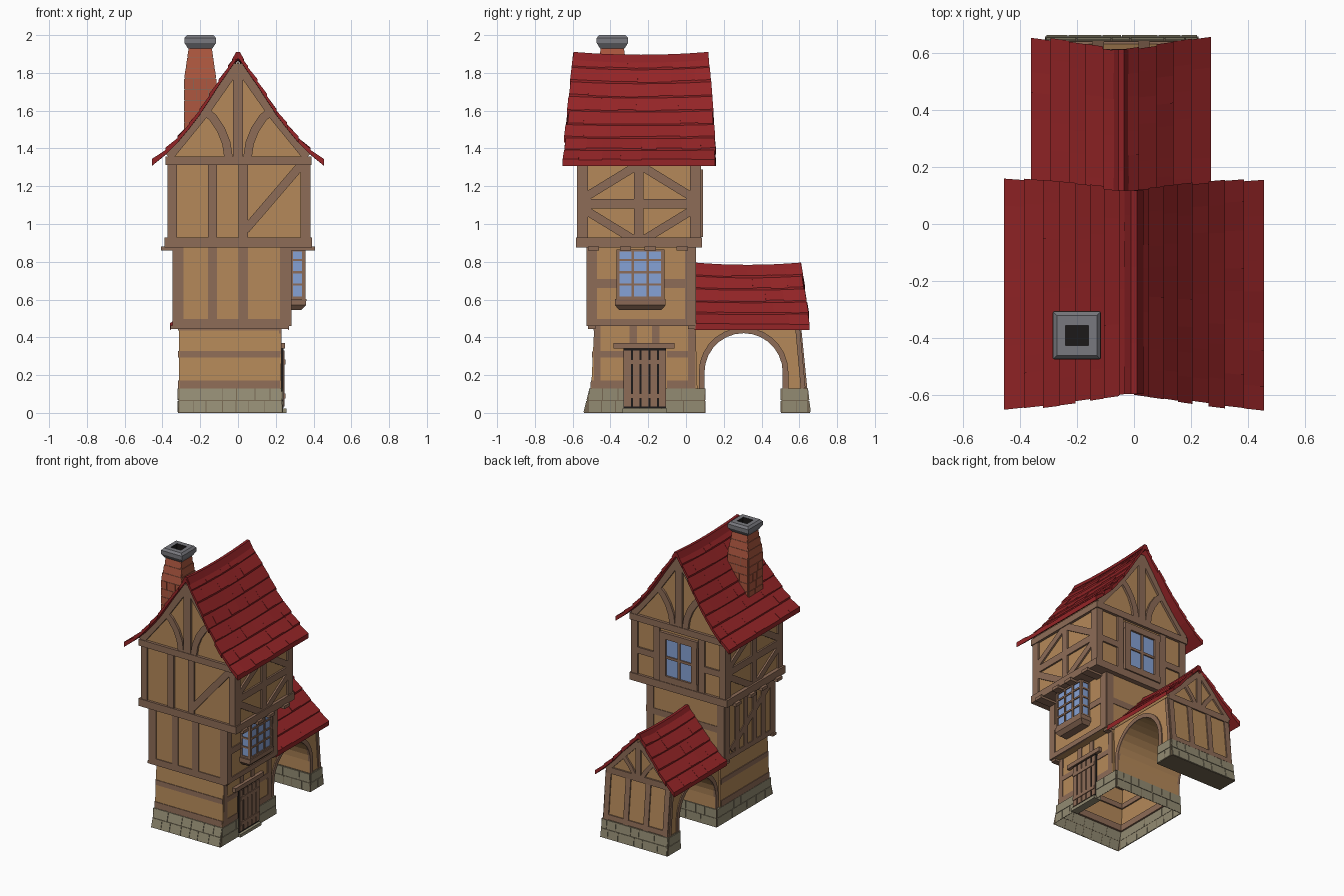
import bpy, bmesh, math, random
from mathutils import Vector

if "Cube" in bpy.data.objects:
    bpy.data.objects.remove(bpy.data.objects["Cube"])

random.seed(4)
COL = dict(plaster=(.46, .25, .10), wood=(.27, .15, .095), roof=(.30, .018, .02), ridge=(.26, .015, .018),
           stone=(.29, .26, .17), mortar=(.17, .13, .08), glass=(.24, .36, .66), brick=(.42, .095, .05),
           grout=(.27, .13, .09), cap=(.19, .19, .21), dark=(.012, .01, .01))
MAT = {}
for k, c in COL.items():
    MAT[k] = bpy.data.materials.new(k)
    MAT[k].diffuse_color = (*c, 1)


def finish(name, bm, *mats):
    bmesh.ops.recalc_face_normals(bm, faces=bm.faces)
    me = bpy.data.meshes.new(name)
    bm.to_mesh(me)
    bm.free()
    for m in mats:
        me.materials.append(MAT[m])
    bpy.context.collection.objects.link(bpy.data.objects.new(name, me))


def loft(name, rects, mats, caps=(True, True)):
    """Stack of rectangles (x0, x1, y0, y1, z); one material per ring."""
    bm = bmesh.new()
    L = [[bm.verts.new(p) for p in ((a, c, z), (b, c, z), (b, d, z), (a, d, z))] for a, b, c, d, z in rects]
    for i in range(len(L) - 1):
        for j in range(4):
            k = (j + 1) % 4
            bm.faces.new((L[i][j], L[i][k], L[i + 1][k], L[i + 1][j])).material_index = min(i, len(mats) - 1)
    if caps[0]:
        bm.faces.new(L[0])
    if caps[1]:
        bm.faces.new(L[-1]).material_index = len(mats) - 1
    finish(name, bm, *mats)


def box(name, x0, x1, y0, y1, z0, z1, mat):
    loft(name, [(x0, x1, y0, y1, z0), (x0, x1, y0, y1, z1)], [mat])


def prism(name, axis, pts, a, b, mat):
    """Extrude an outline (u, z) along x or y."""
    bm = bmesh.new()
    A, B = [[bm.verts.new((n, u, v) if axis == 'x' else (u, n, v)) for u, v in pts] for n in (a, b)]
    bm.faces.new(A)
    bm.faces.new(B)
    for i in range(len(pts)):
        j = (i + 1) % len(pts)
        bm.faces.new((A[i], A[j], B[j], B[i]))
    finish(name, bm, mat)


def strips(name, side, plane, items, mat, d=.012, back=.01):
    """Flat bars (path, width) laid on a wall; side is like '+x', plane may lean with z."""
    s = 1 if side[0] == '+' else -1
    pl = plane if callable(plane) else (lambda v: plane)
    bm = bmesh.new()
    for path, w in items:
        P = [Vector(p) for p in path]
        rings = []
        for i, p in enumerate(P):
            t = (P[min(i + 1, len(P) - 1)] - P[max(i - 1, 0)]).normalized()
            n = Vector((-t.y, t.x)) * w / 2
            ring = []
            for q, e in ((p + n, -back), (p - n, -back), (p - n, d), (p + n, d)):
                h = pl(q.y) + s * e
                ring.append(bm.verts.new((h, q.x, q.y) if side[1] == 'x' else (q.x, h, q.y)))
            rings.append(ring)
        for r, q in zip(rings, rings[1:]):
            for j in range(4):
                bm.faces.new((r[j], r[(j + 1) % 4], q[(j + 1) % 4], q[j]))
        bm.faces.new(rings[0])
        bm.faces.new(rings[-1])
    finish(name, bm, mat)


def V(u, z0, z1, w=.05):
    return ([(u, z0), (u, z1)], w)


def H(z, u0, u1, w=.045):
    return ([(u0, z), (u1, z)], w)


def D(u0, z0, u1, z1, w=.045):
    return ([(u0, z0), (u1, z1)], w)


def lerp(a, b, t):
    return a + (b - a) * t


def lean(z0, p0, z1, p1):
    return lambda z: lerp(p0, p1, (z - z0) / (z1 - z0))


def blocks(u0, u1, z0, z1, rows, length, gap):
    """Staggered courses of blocks with uneven lengths."""
    out, h = [], (z1 - z0) / rows
    for r in range(rows):
        u = u0
        while u < u1 - .01:
            e = min(u1, u + length * random.uniform(.6, 1.3))
            if u1 - e < length * .4:
                e = u1
            out.append(H(z0 + h * (r + .5), u + gap, e - gap, h - 2 * gap))
            u = e
    return out


# ground floor: stone footing and leaning plaster wall, open underneath
loft("ground_floor", [(-.317, .236, -.54, .103, 0), (-.314, .231, -.507, .098, .13), (-.313, .229, -.502, .06, .13),
                      (-.311, .224, -.485, .05, .47)], ["mortar", "stone", "plaster"], (False, True))
for n, side, pl, u0, u1 in (("front", '-y', lean(0, -.54, .13, -.507), -.313, .231), ("right", '+x', .233, -.515, .098),
                            ("left", '-x', -.315, -.515, .098), ("inner", '+y', .1, -.313, .231)):
    strips("footing_stones_" + n, side, pl, blocks(u0, u1, .002, .13, 2, .1, .002), "stone", .004, .001)
gf = lean(.13, -.502, .47, -.485)
strips("ground_front_timbers", '-y', gf, [H(.15, -.31, .225), H(.31, -.31, .225, .035), H(.45, -.31, .225, .03)], "wood", .004)
strips("ground_right_timbers", '+x', .226, [H(.15, -.5, -.33), H(.15, -.1, .05), H(.31, -.49, -.33, .035), V(-.47, .13, .46, .035),
       V(.03, .13, .46, .04), V(-.28, .37, .46, .04), V(-.16, .37, .46, .04), H(.31, -.1, .05, .035)], "wood", .005)
strips("ground_left_timbers", '-x', -.312, [H(.15, -.5, .05), H(.31, -.49, .05, .035), H(.45, -.485, .05, .03)], "wood", .005)

# door with planks, lintel and step
box("door_back", .2, .24, -.33, -.105, .025, .34, "dark")
strips("door_planks", '+x', .24, [V(-.31 + i * .0465, .035, .33, .036) for i in range(5)], "wood", .006)
strips("door_rails", '+x', .246, [H(.09, -.325, -.11, .025), H(.27, -.325, -.11, .025)], "wood", .005)
box("door_lintel", .2, .25, -.385, -.06, .34, .37, "wood")
box("door_step", .2, .256, -.335, -.1, 0, .022, "stone")

# middle floor
box("middle_floor", -.342, .277, -.52, .05, .46, .89, "plaster")
ends = [V(-.315, .46, .88, .055), V(.25, .46, .88, .055), H(.478, -.342, .277, .036)]
strips("middle_front_timbers", '-y', -.52, ends + [V(-.135, .46, .88), V(.027, .46, .88)], "wood", .006)
strips("middle_back_timbers", '+y', .05, ends + [H(.68, -.342, .277)], "wood", .004)
ends = [V(-.498, .46, .88, .055), V(.022, .46, .88, .055), H(.478, -.52, .05, .036)]
strips("middle_right_timbers", '+x', .277, ends + [H(.685, -.52, .05)], "wood", .006)
strips("middle_left_timbers", '-x', -.342, ends + [V(-.39 + i * .1, .46, .88, .045) for i in range(4)]
       + [D(-.48, .84, -.02, .52)], "wood", .006)

# joist ends under both overhangs
for i, y in enumerate((-.49, -.32, -.19, -.02)):
    box(f"upper_joist_{i}", -.408, .408, y - .03, y + .03, .86, .882, "wood")
for i, y in enumerate((-.5, .03)):
    box(f"middle_joist_{i}", -.358, .27, y - .02, y + .02, .445, .463, "wood")

# bay window
box("bay_glass", .25, .35, -.362, -.122, .59, .865, "glass")
loft("bay_sill", [(.25, .335, -.355, -.13, .545), (.25, .36, -.376, -.108, .57), (.25, .362, -.376, -.108, .602)], ["wood"])
rows = [.61, .68, .745, .81, .86]
strips("bay_bars_right", '+x', .35, [V(-.362 + i * .08, .6, .865, .014) for i in range(4)]
       + [H(z, -.368, -.116, .012) for z in rows], "wood", .007)
for n, side, p in (("front", '-y', -.362), ("back", '+y', -.122)):
    strips("bay_bars_" + n, side, p, [V(u, .6, .865, .014) for u in (.283, .35)]
           + [H(z, .277, .357, .012) for z in rows], "wood", .006)

# upper floor and attic gable
box("upper_floor", -.362, .372, -.565, .068, .88, 1.34, "plaster")
box("upper_sill", -.388, .392, -.582, .086, .875, .928, "wood")
box("upper_tie_beam", -.385, .39, -.585, .088, 1.312, 1.358, "wood")
prism("attic", 'y', [(-.37, 1.33), (.37, 1.33), (.2, 1.575), (0, 1.86), (-.2, 1.575)], -.565, .068, "plaster")
corner = [V(-.347, .9, 1.33, .05), V(.357, .9, 1.33, .05)]
strips("upper_front_timbers", '-y', -.565, corner + [V(-.135, .9, 1.33), V(.028, .9, 1.33), D(.04, .97, .345, 1.325)], "wood")
strips("upper_back_timbers", '+y', .068, corner + [V(-.18, .9, 1.33), V(.18, .9, 1.33), H(1.1, -.36, -.18), H(1.1, .18, .36)], "wood")
for n, side, p in (("right", '+x', .372), ("left", '-x', -.362)):
    strips("upper_timbers_" + n, side, p, [V(-.545, .9, 1.33), V(.045, .9, 1.33), V(-.25, .9, 1.33), H(1.108, -.56, .06, .05)]
           + [D(-.25 + s * .29, 1.108 + k * .03, -.25 + s * .02, 1.108 + k * .195) for s in (1, -1) for k in (1, -1)], "wood")
for n, side, p in (("front", '-y', -.565), ("back", '+y', .068)):
    items = [V(0, 1.35, 1.85, .055)]
    for s in (1, -1):
        items += [([(s * .365, 1.355), (s * .19, 1.57), (0, 1.84)], .045),
                  ([(s * .05, 1.35), (s * .062, 1.43), (s * .09, 1.5), (s * .13, 1.56), (s * .175, 1.6)], .045)]
    strips(n + "_gable_timbers", side, p, items, "wood", .016)

# rear window
box("rear_window_glass", -.11, .11, 0, .076, .97, 1.25, "glass")
strips("rear_window_frame", '+y', .068, [V(-.125, .94, 1.28, .045), V(.125, .94, 1.28, .045), H(.955, -.15, .15, .045),
       H(1.265, -.15, .15, .045)], "wood", .022)
strips("rear_window_bars", '+y', .076, [V(0, .96, 1.26, .018), H(1.11, -.11, .11, .018)], "wood", .008)


def roof(name, cx, prof, y0, y1, f0, f1, courses, tiles, sag):
    """Two slopes of overlapping tiles on a curved profile, gable ends flaring toward the eaves."""
    lens = [math.dist(a, b) for a, b in zip(prof, prof[1:])]

    def at(t):
        d = t * sum(lens)
        for a, b, l in zip(prof, prof[1:], lens):
            if d <= l + 1e-6:
                return lerp(a[0], b[0], d / l), lerp(a[1], b[1], d / l)
            d -= l

    def droop(f, t):
        return -sag * 4 * f * (1 - f) * (1 - t)
    bm = bmesh.new()
    for s in (1, -1):
        for i in range(courses):
            e0, e1 = random.uniform(-.006, .006) * (f0 > 0), random.uniform(-.006, .006)
            cuts = [0] + [(j + random.uniform(-.25, .25)) / tiles for j in range(1, tiles)] + [1]
            for fa, fb in zip(cuts, cuts[1:]):
                up = random.uniform(.006, .013)
                vs = []
                for t, lift in ((i / courses, 0), ((i + 1) / courses, up)):
                    x, z = at(t)
                    for f in (fa, fb):
                        y = lerp(y0 - f0 * t + e0, y1 + f1 * t + e1, f)
                        for dz in (lift, -.024):
                            vs.append(bm.verts.new((cx + s * x, y, z + droop(f, t) + dz)))
                for q in ((0, 2, 6, 4), (1, 3, 7, 5), (0, 1, 3, 2), (4, 5, 7, 6), (0, 1, 5, 4), (2, 3, 7, 6)):
                    bm.faces.new([vs[k] for k in q])
    finish(name + "_tiles", bm, "roof")
    bm = bmesh.new()
    N = 8
    rows = [[bm.verts.new((cx + dx, lerp(y0, y1, i / N), prof[0][1] + droop(i / N, 0) + dz))
             for dx, dz in ((-.033, -.036), (-.01, .006), (.01, .006), (.033, -.036), (0, -.03))] for i in range(N + 1)]
    for a, b in zip(rows, rows[1:]):
        for j in range(5):
            bm.faces.new((a[j], a[(j + 1) % 5], b[(j + 1) % 5], b[j]))
    bm.faces.new(rows[0])
    bm.faces.new(rows[-1])
    finish(name + "_ridge", bm, "ridge")


roof("main_roof", 0, [(0, 1.905), (.1, 1.76), (.2, 1.605), (.3, 1.475), (.38, 1.395), (.455, 1.332)],
     -.595, .118, .06, .042, 8, 8, .015)
roof("wing_roof", -.045, [(0, .79), (.1, .685), (.2, .568), (.315, .462)], .045, .61, 0, .045, 5, 6, .012)

# chimney
loft("chimney", [(-.282, -.118, -.472, -.308, 1.42), (-.282, -.118, -.472, -.308, 1.77),
                 (-.257, -.143, -.447, -.333, 1.94)], ["grout"])
for n, side, c, s in (("front", '-y', -.472, 1), ("back", '+y', -.308, -1), ("left", '-x', -.282, 1), ("right", '+x', -.118, -1)):
    m = -.2 if side[1] == 'y' else -.39
    strips("chimney_bricks_" + n, side, c, blocks(m - .082, m + .082, 1.42, 1.77, 6, .075, .002), "brick", .003, .001)
    strips("chimney_bricks_top_" + n, side, lean(1.77, c, 1.94, c + s * .025),
           [([(m, 1.772 + k * .055), (m, 1.823 + k * .055)], .158 - .016 * k) for k in range(3)], "brick", .003, .001)
loft("chimney_cap", [(-.265, -.135, -.455, -.325, 1.93), (-.283, -.117, -.473, -.307, 1.958), (-.283, -.117, -.473, -.307, 1.985),
                     (-.27, -.13, -.46, -.32, 2), (-.24, -.16, -.425, -.355, 2), (-.24, -.16, -.425, -.355, 1.95)],
     ["cap"] * 4 + ["dark"])

# archway wing: pierced wall, gable, outer pier footing
arch = [(.305 + .207 * math.cos(math.pi * i / 14), .215 + .207 * math.sin(math.pi * i / 14)) for i in range(15)]
prism("arch_wall", 'x', [(.05, .13), (.05, .47), (.6, .47), (.635, .12), (.512, .12)] + arch + [(.098, .13)], -.3, .213, "plaster")
prism("wing_gable", 'y', [(-.3, .465), (.213, .465), (.15, .55), (-.045, .755), (-.24, .55)], .05, .6, "plaster")
loft("pier_footing", [(-.312, .226, .503, .657, 0), (-.308, .222, .506, .642, .13)], ["mortar"])
for n, side, pl, u0, u1 in (("back", '+y', lean(0, .657, .13, .642), -.308, .222), ("inner", '-y', .505, -.308, .222),
                            ("right", '+x', .224, .508, .642), ("left", '-x', -.31, .508, .642)):
    strips("pier_stones_" + n, side, pl, blocks(u0, u1, .002, .13, 2, .1, .002), "stone", .004, .001)
ring = [(.305 + .222 * math.cos(math.pi * i / 14), .215 + .222 * math.sin(math.pi * i / 14)) for i in range(15)]
for n, side, p in (("right", '+x', .213), ("left", '-x', -.3)):
    strips("arch_trim_" + n, side, p, [([(.527, .13)] + ring + [(.083, .13)], .03), D(.62, .13, .59, .46, .025)], "wood", .008)
strips("wing_back_timbers", '+y', lean(.13, .634, .47, .6), [V(u, .13, .47, .04) for u in (-.28, -.125, .035, .193)]
       + [H(.15, -.3, .213, .035)], "wood", .008)
items = [H(.475, -.3, .213), V(-.045, .47, .73, .04)]
for s in (1, -1):
    items += [([(-.045 + s * .255, .475), (-.045 + s * .18, .55), (-.045, .735)], .035),
              ([(-.045 + s * .03, .49), (-.045 + s * .06, .54), (-.045 + s * .11, .6)], .03)]
strips("wing_gable_timbers", '+y', .6, items, "wood", .012)

for m in bpy.data.materials:
    if m.users and not m.is_grease_pencil:
        m.use_nodes = True
        m.node_tree.nodes["Principled BSDF"].inputs["Base Color"].default_value = m.diffuse_color
